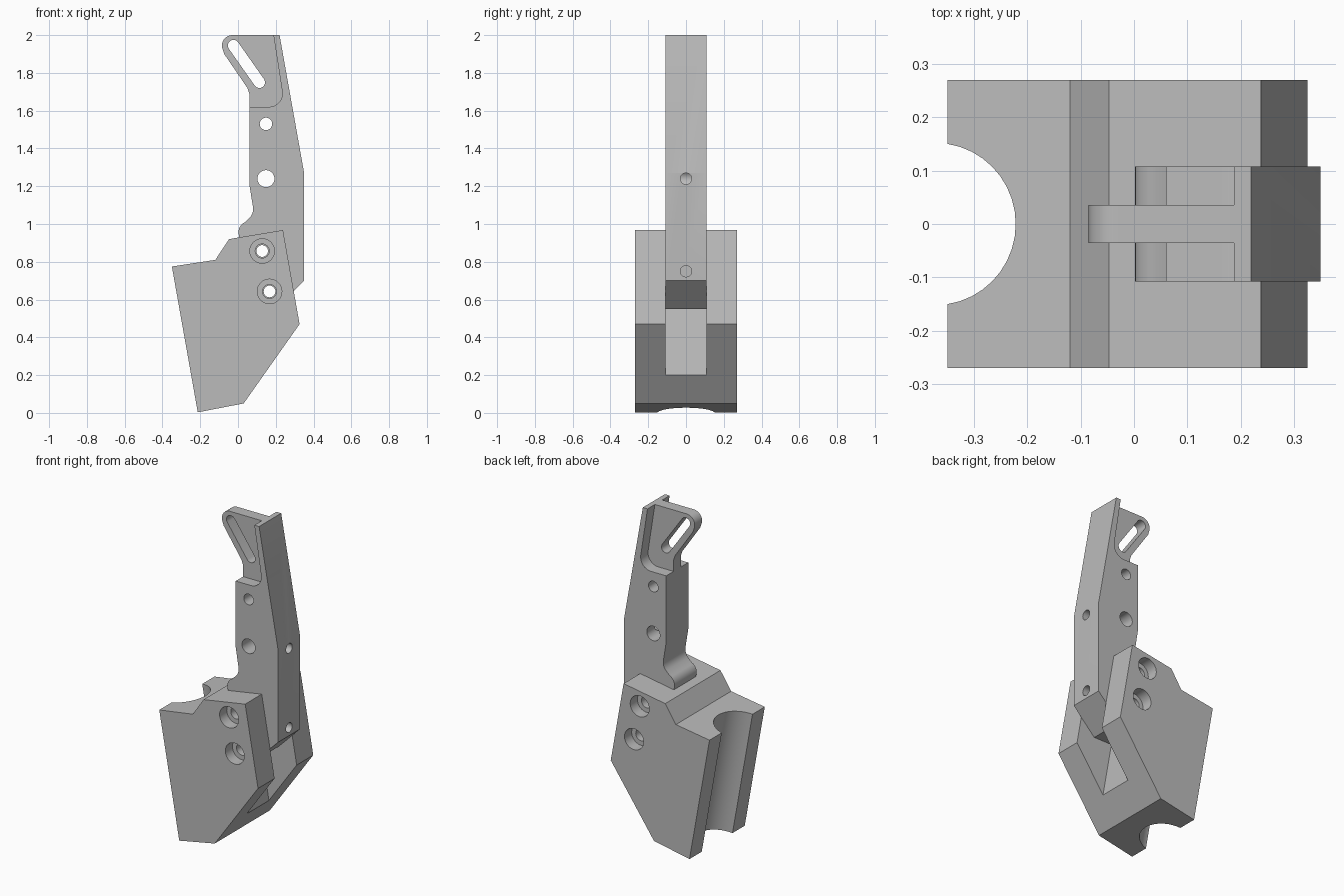
import bpy, bmesh, math
from mathutils import Vector

cube = bpy.data.objects.get("Cube")
if cube:
    bpy.data.objects.remove(cube, do_unlink=True)

grey = bpy.data.materials.new("plain_grey")
grey.use_nodes = True
GREY = (0.5, 0.5, 0.5, 1)
grey.diffuse_color = GREY
grey.node_tree.nodes["Principled BSDF"].inputs["Base Color"].default_value = GREY


def new_object(name, bm):
    bmesh.ops.recalc_face_normals(bm, faces=bm.faces)
    mesh = bpy.data.meshes.new(name)
    bm.to_mesh(mesh)
    bm.free()
    mesh.materials.append(grey)
    obj = bpy.data.objects.new(name, mesh)
    bpy.context.collection.objects.link(obj)
    return obj


def plate(name, outline, y0, y1):
    """Extrude an (x, z) outline from y0 to y1."""
    bm = bmesh.new()
    face = bm.faces.new([bm.verts.new((x, y0, z)) for x, z in outline])
    side = bmesh.ops.extrude_face_region(bm, geom=[face])["geom"]
    moved = [v for v in side if isinstance(v, bmesh.types.BMVert)]
    bmesh.ops.translate(bm, verts=moved, vec=(0, y1 - y0, 0))
    return new_object(name, bm)


def rod(start, end, radius, sides=32):
    """Cylinder cutter between two points."""
    a, b = Vector(start), Vector(end)
    bm = bmesh.new()
    bmesh.ops.create_cone(bm, cap_ends=True, segments=sides, radius1=radius,
                          radius2=radius, depth=(b - a).length)
    bm.transform((b - a).to_track_quat("Z", "Y").to_matrix().to_4x4())
    bmesh.ops.translate(bm, verts=bm.verts, vec=(a + b) / 2)
    return new_object("cutter", bm)


def cross_hole(x, z, radius, y0=-0.4, y1=0.4):
    return rod((x, y0, z), (x, y1, z), radius)


def cut(obj, cutters):
    """Subtract each cutter in turn, then discard it."""
    for cutter in cutters:
        mod = obj.modifiers.new("cut", "BOOLEAN")
        mod.operation, mod.solver, mod.object = "DIFFERENCE", "EXACT", cutter
        graph = bpy.context.evaluated_depsgraph_get()
        mesh = bpy.data.meshes.new_from_object(obj.evaluated_get(graph))
        obj.modifiers.clear()
        obj.data = mesh
        bpy.data.objects.remove(cutter, do_unlink=True)


def arc(cx, cz, radius, start, end, steps=8):
    angles = [math.radians(start + (end - start) * i / steps) for i in range(steps + 1)]
    return [(cx + radius * math.cos(a), cz + radius * math.sin(a)) for a in angles]


ARM_HALF = 0.108
BLOCK_HALF = 0.27
BOLTS = [(0.128, 0.857), (0.167, 0.643)]

# Tilted clamp block
block = plate("clamp_block", [(-0.35, 0.775), (-0.12, 0.81), (-0.047, 0.92), (0.238, 0.968),
                              (0.326, 0.47), (0.03, 0.05), (-0.213, 0.003)],
              -BLOCK_HALF, BLOCK_HALF)

# Slot that holds the arm, and round groove down the left edge
slot = plate("cutter", [(-0.01, 1.03), (0.154, 0.1), (0.6, 0.1), (0.6, 1.03)],
             -ARM_HALF, ARM_HALF)
along = Vector((-0.174, 0, 0.985))
foot = Vector((-0.236, 0, 0))
groove = rod(foot - along * 0.3, foot + along * 1.2, 0.152, 40)
cut(block, [slot, groove])

# Bolt holes with counterbores on both sides
for x, z in BOLTS:
    cut(block, [cross_hole(x, z, 0.037),
                cross_hole(x, z, 0.065, -0.4, -0.2),
                cross_hole(x, z, 0.065, 0.2, 0.4)])

# Arm silhouette, from the top corner clockwise
outline = [(0.22, 2.0), (0.35, 1.27), (0.35, 0.70), (0.20, 0.55), (0.073, 0.55),
           (0.008, 0.925)]
outline += arc(0.062, 0.955, 0.06, 180, 115, 6)        # nose
outline += arc(0.012, 1.08, 0.068, -45, 8, 6)          # hollow above the nose
outline += [(0.06, 1.21), (0.06, 1.69)]
outline += [(0.05, 1.72), (-0.073, 1.90)]
outline += arc(-0.03, 1.945, 0.055, 195, 90, 8)        # rounded tab corner
arm = plate("lever_arm", outline, -ARM_HALF, ARM_HALF)

# Pockets on both sides leave a thin tab and a back rib
pocket = [(-0.3, 1.62)] + arc(0.165, 1.69, 0.07, -90, 9, 8) + [(0.18, 2.05), (-0.3, 2.05)]
cut(arm, [plate("cutter", pocket, -0.3, -0.036), plate("cutter", pocket, 0.036, 0.3)])

# Slanted slot through the tab
tilt = math.degrees(math.atan2(1.945 - 1.75, -0.024 - 0.113))
stadium = arc(-0.024, 1.945, 0.03, tilt - 90, tilt + 90) + arc(0.113, 1.75, 0.03, tilt + 90, tilt + 270)
cut(arm, [plate("cutter", stadium, -0.3, 0.3)])

# Cross holes, bolt holes and blind holes in the back edge
cut(arm, [cross_hole(0.148, 1.53, 0.033), cross_hole(0.148, 1.24, 0.045)])
cut(arm, [cross_hole(x, z, 0.031) for x, z in BOLTS])
cut(arm, [rod((0.15, 0, 1.24), (0.5, 0, 1.24), 0.03),
          rod((0.22, 0, 0.75), (0.5, 0, 0.75), 0.03)])

# Smooth curved walls, sharp corners
bpy.ops.object.select_all(action="DESELECT")
for obj in (block, arm):
    obj.select_set(True)
    bpy.context.view_layer.objects.active = obj
bpy.ops.object.shade_smooth_by_angle(angle=math.radians(25))
